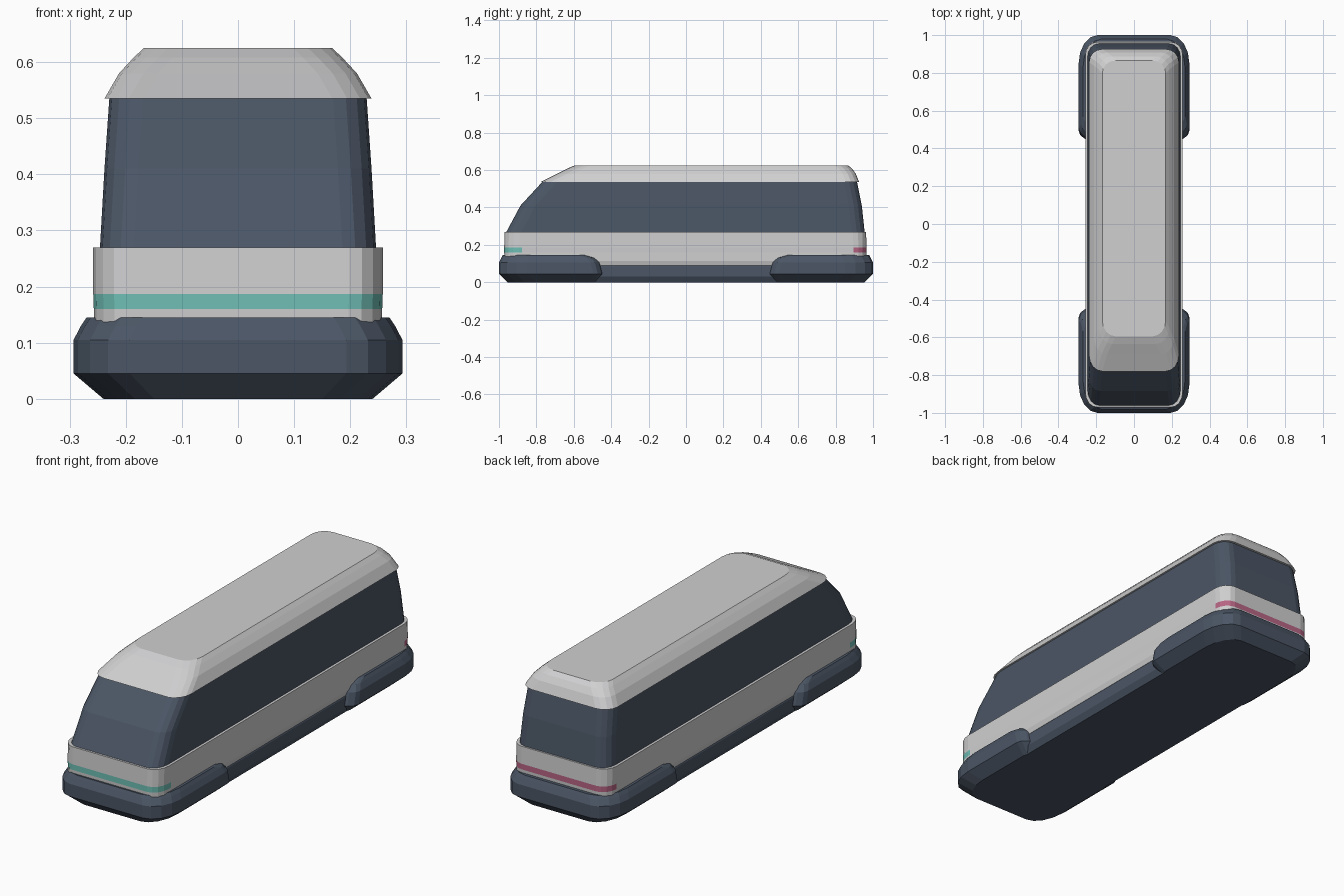
import bpy, bmesh
from math import sin, cos, pi

if "Cube" in bpy.data.objects:
    bpy.data.objects.remove(bpy.data.objects["Cube"], do_unlink=True)


def material(name, rgb):
    m = bpy.data.materials.new(name)
    m.use_nodes = True
    m.diffuse_color = (*rgb, 1)
    m.node_tree.nodes["Principled BSDF"].inputs["Base Color"].default_value = (*rgb, 1)
    return m


LIGHT = material("light grey paint", (0.63, 0.63, 0.64))
DARK = material("dark blue grey", (0.07, 0.092, 0.13))
TEAL = material("teal light", (0.16, 0.52, 0.46))
PINK = material("pink light", (0.48, 0.13, 0.23))


def ring(z, w, y0, y1, rx, ry0, ry1, ys=(), n=4):
    """Rounded rectangle in plan, counterclockwise, with optional extra side points."""
    arc = [(sin(pi / 2 * i / n), 1 - cos(pi / 2 * i / n)) for i in range(n + 1)]
    half = [(w - rx + rx * s, y0 + ry0 * c) for s, c in arc]
    half += [(w, y) for y in ys]
    half += [(w - rx + rx * s, y1 - ry1 * c) for s, c in reversed(arc)]
    return [(x, y, z) for x, y in half] + [(-x, y, z) for x, y in reversed(half)]


def loft(rings):
    bm = bmesh.new()
    rows = [[bm.verts.new(p) for p in r] for r in rings]
    n = len(rows[0])
    for a, b in zip(rows, rows[1:]):
        for i in range(n):
            j = (i + 1) % n
            bm.faces.new((a[i], a[j], b[j], b[i]))
    bm.faces.new(rows[0][::-1])
    bm.faces.new(rows[-1])
    return bm


def finish(name, bm, mats):
    bmesh.ops.recalc_face_normals(bm, faces=bm.faces)
    me = bpy.data.meshes.new(name)
    bm.to_mesh(me)
    bm.free()
    for m in mats:
        me.materials.append(m)
    ob = bpy.data.objects.new(name, me)
    bpy.context.collection.objects.link(ob)
    return ob


def recess(bm, faces, shift, wall_rule):
    """Push a patch of faces inward and colour the walls around it."""
    geom = bmesh.ops.extrude_face_region(bm, geom=faces)["geom"]
    moved = {g for g in geom if isinstance(g, bmesh.types.BMVert)}
    cap = {g for g in geom if isinstance(g, bmesh.types.BMFace)}
    for v in moved:
        shift(v.co)
    bm.normal_update()
    for f in {f for v in moved for f in v.link_faces} - cap:
        f.material_index = wall_rule(f)


# Body: light lower band, stepped-in dark glass above
DOOR = 0.187
BODY = [  # z, half width, front, back
    (0.09, 0.25, -0.96, 0.955), (0.115, 0.257, -0.97, 0.963),
    (0.16, 0.257, -0.972, 0.965), (0.187, 0.258, -0.972, 0.965),
    (0.27, 0.258, -0.97, 0.963), (0.27, 0.246, -0.96, 0.955),
    (0.41, 0.238, -0.885, 0.94), (0.54, 0.229, -0.765, 0.914)]
body = loft([ring(z, w, a, b, 0.06, 0.08, 0.07, (a + 0.095, -DOOR, DOOR))
             for z, w, a, b in BODY])
for f in body.faces:
    f.material_index = 1 if f.calc_center_median().z > 0.275 else 0


def pick(rule):
    return [f for f in body.faces if rule(f.calc_center_median())]


# Recessed side doors
for side in (1, -1):
    def door_shift(co):
        co.x -= side * 0.014
    recess(body, pick(lambda c: c.x * side > 0.2 and abs(c.y) < DOOR and 0.116 < c.z < 0.535),
           door_shift, lambda f: 0)

# Recessed light strips at nose and tail
for end, index, limit in ((-1, 2, 0.88), (1, 3, 0.9)):
    strip = pick(lambda c: c.y * end > limit and 0.161 < c.z < 0.186)
    for f in strip:
        f.material_index = index

    def strip_shift(co):
        co.x *= 0.955
        co.y -= end * 0.012
    recess(body, strip, strip_shift, lambda f: 0 if abs(f.normal.z) > 0.5 else index)
finish("body", body, [LIGHT, DARK, TEAL, PINK])

# Roof shell, slightly overhanging the glass
ROOF = [(0.535, 0.238, -0.78, 0.926), (0.58, 0.212, -0.69, 0.908),
        (0.608, 0.186, -0.635, 0.888), (0.625, 0.168, -0.595, 0.866)]
finish("roof", loft([ring(z, w, a, b, 0.07, 0.085, 0.07) for z, w, a, b in ROOF]), [LIGHT])

# Wide skirts around both ends
POD = [(0, 0.24, 0.955, 0.45), (0.045, 0.293, 1, 0.435), (0.105, 0.293, 1, 0.45),
       (0.13, 0.28, 0.988, 0.468), (0.145, 0.27, 0.98, 0.51)]
pod = loft([ring(z, w, -a, -b, 0.1 if w > 0.25 else 0.09, 0.15, 0.06)
            for z, w, a, b in POD])
front_skirt = finish("front_skirt", pod, [DARK])
rear_skirt = front_skirt.copy()
rear_skirt.name = "rear_skirt"
rear_skirt.rotation_euler.z = pi
bpy.context.collection.objects.link(rear_skirt)

# Low sill joining the two skirts
SILL = [(0, 0.235), (0.03, 0.252), (0.085, 0.252), (0.095, 0.246)]
finish("middle_sill", loft([ring(z, w, -0.6, 0.6, 0.02, 0.02, 0.02, n=1) for z, w in SILL]), [DARK])
